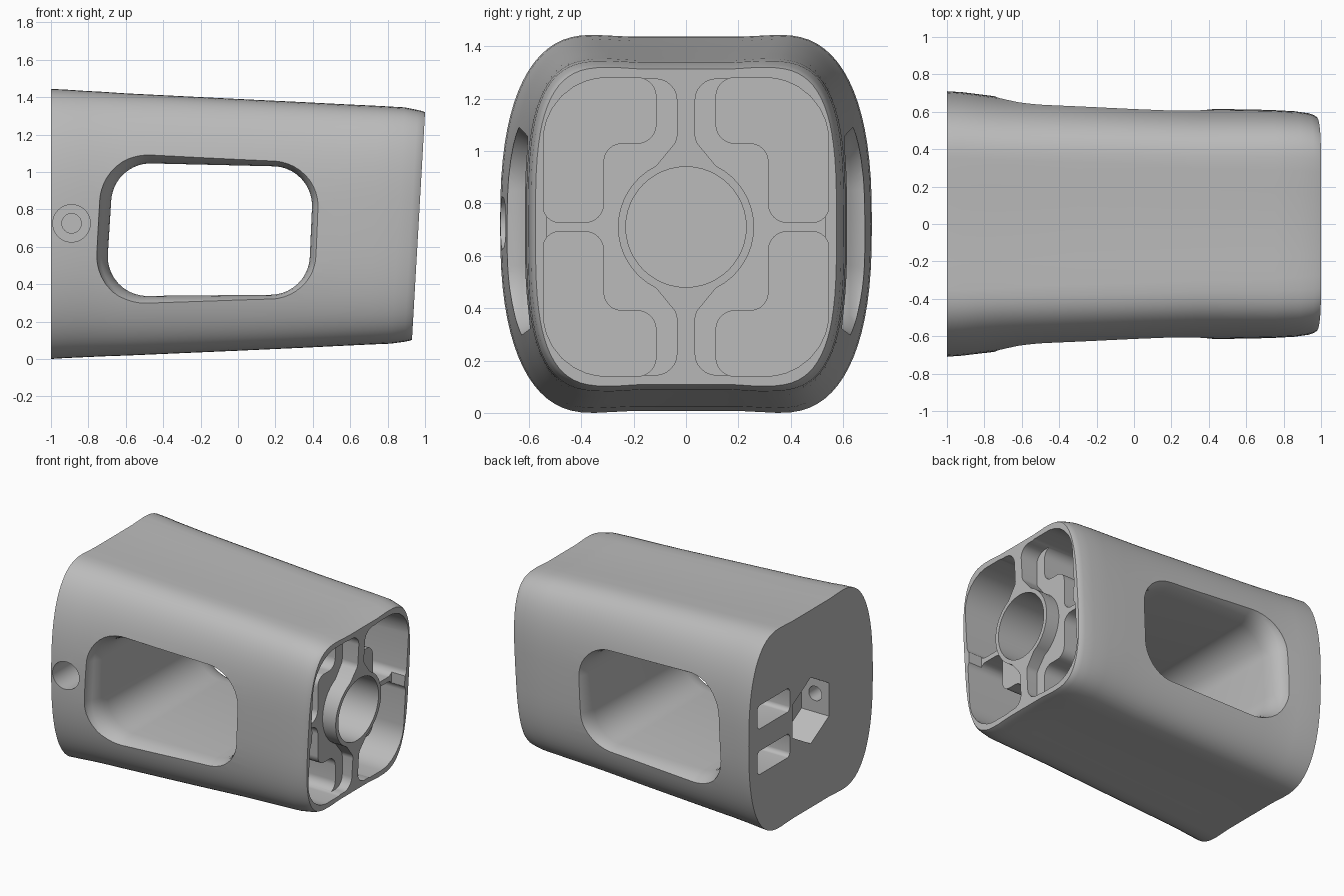
import bpy, bmesh, math
from mathutils import Vector

cube = bpy.data.objects.get("Cube")
if cube:
    bpy.data.objects.remove(cube, do_unlink=True)

grey = bpy.data.materials.new("plain_grey")
grey.use_nodes = True
tone = (0.5, 0.5, 0.5, 1)
grey.diffuse_color = tone
grey.node_tree.nodes["Principled BSDF"].inputs["Base Color"].default_value = tone

MID = 0.71  # height of the long axis


def loft(name, rings):
    """Closed solid through rings that share one point count."""
    bm = bmesh.new()
    loops = [[bm.verts.new(p) for p in ring] for ring in rings]
    n = len(loops[0])
    for a, b in zip(loops, loops[1:]):
        for i in range(n):
            j = (i + 1) % n
            bm.faces.new((a[i], a[j], b[j], b[i]))
    bm.faces.new(loops[0][::-1])
    bm.faces.new(loops[-1])
    bm.normal_update()
    if bm.calc_volume(signed=True) < 0:
        bmesh.ops.reverse_faces(bm, faces=bm.faces[:])
    mesh = bpy.data.meshes.new(name)
    bm.to_mesh(mesh)
    bm.free()
    mesh.materials.append(grey)
    obj = bpy.data.objects.new(name, mesh)
    bpy.context.scene.collection.objects.link(obj)
    return obj


def volume(mesh):
    bm = bmesh.new()
    bm.from_mesh(mesh)
    result = bm.calc_volume(signed=True)
    bm.free()
    return result


def carve(target, cutter):
    """Subtract the cutter with the first solver that gives a sound solid."""
    before = volume(target.data)
    mod = target.modifiers.new("cut", "BOOLEAN")
    mod.operation = "DIFFERENCE"
    mod.object = cutter
    found = None
    for solver in ("MANIFOLD", "EXACT", "FLOAT"):
        mod.solver = solver
        graph = bpy.context.evaluated_depsgraph_get()
        mesh = bpy.data.meshes.new_from_object(target.evaluated_get(graph))
        if before * 0.5 < volume(mesh) < before * 0.99999:
            found = mesh
            break
        bpy.data.meshes.remove(mesh)
    target.modifiers.remove(mod)
    if found:
        target.data = found
    bpy.data.objects.remove(cutter, do_unlink=True)


def rounded(corners, steps=8):
    """Outline with each (u, v, radius) corner rounded."""
    out = []
    n = len(corners)
    for i, (u, v, r) in enumerate(corners):
        p = Vector((u, v))
        if r == 0:
            out.append(p)
            continue
        a = (Vector(corners[i - 1][:2]) - p).normalized()
        b = (Vector(corners[(i + 1) % n][:2]) - p).normalized()
        half = a.angle(b) / 2
        cut = r / math.tan(half)
        centre = p + (a + b).normalized() * r / math.sin(half)
        for k in range(steps + 1):
            spoke = (p + a * cut - centre).lerp(p + b * cut - centre, k / steps)
            out.append(centre + spoke.normalized() * r)
    return out


def circle(radius, n=48, turn=0):
    return [Vector((radius * math.cos(math.tau * i / n + turn),
                    radius * math.sin(math.tau * i / n + turn))) for i in range(n)]


def along_x(name, outline, x0, x1, side=1, up=1):
    return loft(name, [[(x, side * p.x, MID + up * p.y) for p in outline]
                       for x in (x0, x1)])


def along_y(name, outline, x, z, y0, y1):
    return loft(name, [[(x + p.x, y, z + p.y) for p in outline] for y in (y0, y1)])


def section(x, wide, flat, low, high, power, tilt):
    """Body ring: faintly hollow top and bottom joined by full, rounded sides."""
    mid, half = (low + high) / 2, (high - low) / 2
    quarter = [(flat * 0.6, half - 0.007)]
    for i in range(19):
        a = math.pi / 2 * i / 18
        quarter.append((flat + (wide - flat) * math.sin(a) ** (2 / power),
                        half * max(math.cos(a), 0) ** (2 / power)))
    ring = []
    for sy, sz, points in ((1, 1, quarter), (1, -1, quarter[-2::-1]),
                           (-1, -1, quarter), (-1, 1, quarter[-2::-1])):
        for y, rise in points:
            z = mid + sz * rise
            ring.append((x - tilt * 0.07 * (1.32 - z) / 1.22, sy * y, z))
    return ring


# Tapered body with a waist and a leaning open end
body = loft("grip_body", [section(*s) for s in (
    (-1.0, 0.71, 0.35, 0.0, 1.444, 2.5, 0),
    (-0.92, 0.705, 0.35, 0.005, 1.44, 2.5, 0),
    (-0.83, 0.694, 0.345, 0.009, 1.434, 2.5, 0),
    (-0.72, 0.68, 0.34, 0.014, 1.428, 2.55, 0),
    (-0.6, 0.67, 0.335, 0.018, 1.42, 2.6, 0),
    (-0.3, 0.652, 0.325, 0.031, 1.405, 2.7, 0),
    (0.0, 0.634, 0.315, 0.044, 1.39, 2.8, 0),
    (0.35, 0.617, 0.30, 0.06, 1.373, 2.9, 0),
    (0.58, 0.613, 0.295, 0.07, 1.361, 3, 0.4),
    (0.75, 0.61, 0.29, 0.077, 1.353, 3.1, 0.7),
    (0.89, 0.603, 0.285, 0.082, 1.345, 3.2, 1),
    (0.96, 0.593, 0.28, 0.092, 1.331, 3.2, 1),
    (0.985, 0.585, 0.28, 0.097, 1.325, 3.2, 1),
    (1.0, 0.575, 0.275, 0.102, 1.32, 3.2, 1))])

cutters = []

# Hand opening right through, flared where it meets the sides
flare = [(0.5, 0), (0.54, 0.005), (0.57, 0.012), (0.6, 0.024), (0.625, 0.038),
         (0.65, 0.055), (0.8, 0.08)]
rings = []
for y, o in [(-y, o) for y, o in reversed(flare)] + flare:
    r = 0.21 + o
    outline = rounded([(-0.71 - o, 0.335 - o, r), (0.375 + o, 0.345 - o, r),
                       (0.405 + o, 1.025 + o, r), (-0.665 - o, 1.05 + o, r)], 12)
    rings.append([(p.x, y, p.y) for p in outline])
cutters.append(loft("window_cutter", rings))

# Open end: recess around the thin ribs and ring, then deeper corner pockets
arc = [(0.26 * math.cos(math.radians(a)), 0.26 * math.sin(math.radians(a)), 0)
       for a in range(-64, 65, 8)]
recess = rounded([(0.035, 0.565, 0.08), (0.53, 0.565, 0.24), (0.53, -0.565, 0.24),
                  (0.035, -0.565, 0.08), (0.035, -0.33, 0.06)] + arc + [(0.035, 0.33, 0.06)])
pocket = rounded([(0.115, 0.57, 0.07), (0.545, 0.57, 0.24), (0.545, 0.018, 0.06),
                  (0.315, 0.018, 0.07), (0.315, 0.32, 0.07), (0.115, 0.32, 0.07)])
for side in (1, -1):
    cutters.append(along_x("recess_cutter", recess, 0.86, 1.2, side))
    for up in (1, -1):
        cutters.append(along_x("pocket_cutter", pocket, 0.5, 1.2, side, up))
cutters.append(along_x("bore_cutter", circle(0.23), 0.43, 1.2))

# Closed end: hexagonal socket and two slots
cutters.append(along_x("hex_cutter", circle(0.24, 6, math.pi / 6), -1.2, -0.78))
for z in (-0.24, 0.09):
    slot = rounded([(0.24, z, 0.03), (0.61, z, 0.03),
                    (0.61, z + 0.17, 0.03), (0.24, z + 0.17, 0.03)], 4)
    cutters.append(along_x("slot_cutter", slot, -1.2, -0.77))

# Stepped screw hole from the front into the socket
cutters.append(along_y("screw_head_cutter", circle(0.1), -0.89, 0.725, -0.9, -0.42))
cutters.append(along_y("screw_cutter", circle(0.052, 32), -0.89, 0.725, -0.5, -0.1))

for cutter in cutters:
    carve(body, cutter)

bpy.ops.object.select_all(action="DESELECT")
bpy.context.view_layer.objects.active = body
body.select_set(True)
bpy.ops.object.shade_smooth_by_angle(angle=math.radians(30))
